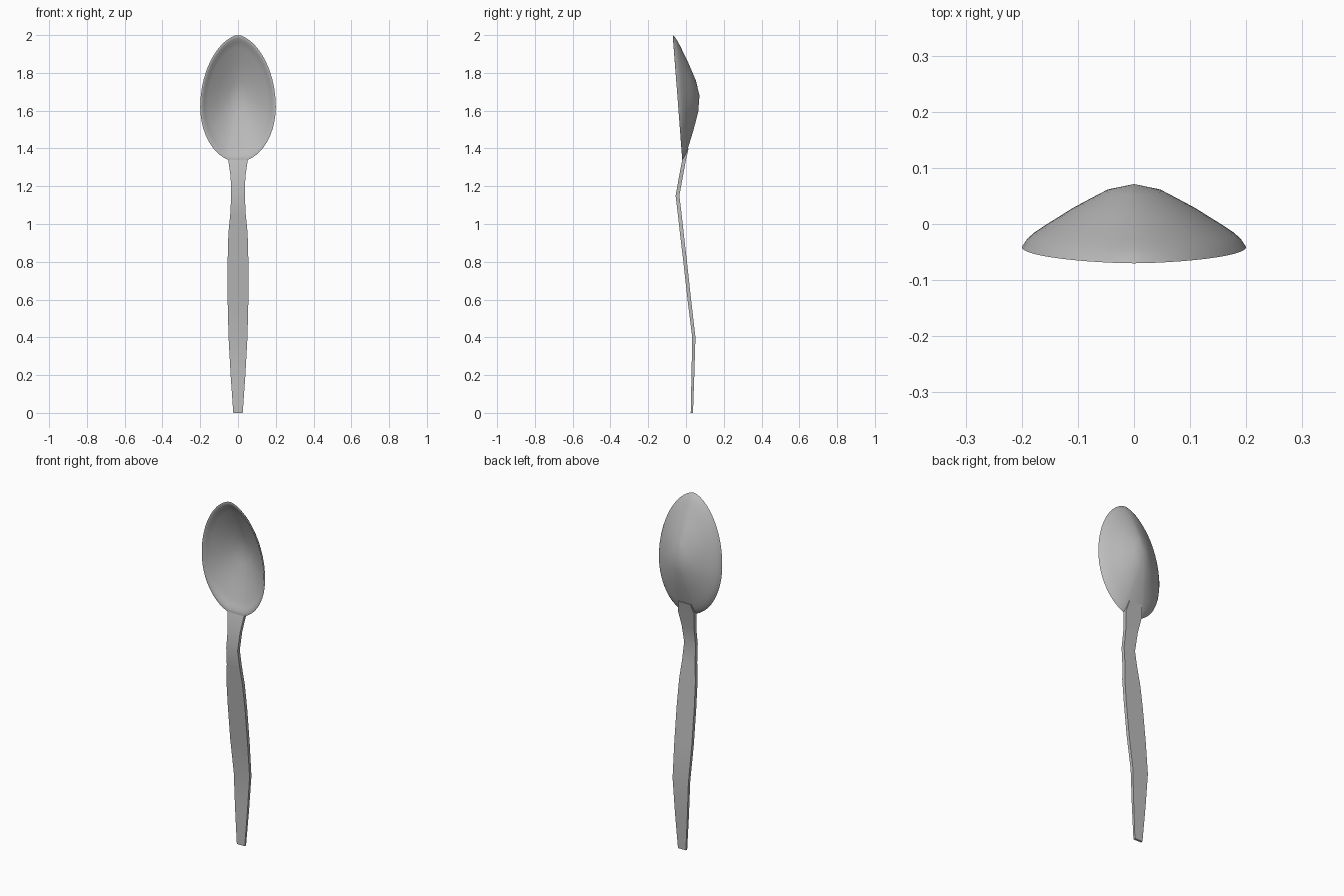
import bpy, bmesh
from math import sin, cos, asin, pi

cube = bpy.data.objects.get("Cube")
if cube:
    bpy.data.objects.remove(cube)

steel = bpy.data.materials.new("grey_metal")
steel.use_nodes = True
GREY = (0.5, 0.5, 0.5, 1)
steel.diffuse_color = GREY
steel.node_tree.nodes["Principled BSDF"].inputs["Base Color"].default_value = GREY


def finish(bm, name, angle):
    bmesh.ops.recalc_face_normals(bm, faces=bm.faces)
    mesh = bpy.data.meshes.new(name)
    bm.to_mesh(mesh)
    bm.free()
    mesh.materials.append(steel)
    obj = bpy.data.objects.new(name, mesh)
    bpy.context.collection.objects.link(obj)
    bpy.ops.object.select_all(action="DESELECT")
    obj.select_set(True)
    bpy.context.view_layer.objects.active = obj
    bpy.ops.object.shade_smooth_by_angle(angle=angle)


def bridge(bm, a, b):
    n = len(a)
    for i in range(n):
        j = (i + 1) % n
        bm.faces.new((a[i], a[j], b[j], b[i]))


# Bowl outline: pointed oval at the top, cut flat where the neck joins
WIDE_Z, WIDTH, APEX_Z, DEPTH = 1.62, 0.2, 1.68, 0.117
half = []
low = asin(0.28 / 0.29)
for k in range(10, 0, -1):
    t = low * k / 10
    half.append((WIDTH * cos(t), WIDE_Z - 0.29 * sin(t)))
for k in range(12):
    t = pi / 2 * k / 12
    half.append((WIDTH * cos(t) ** 1.2, WIDE_Z + 0.38 * sin(t)))
outline = half + [(0, 2.0)] + [(-x, z) for x, z in reversed(half)] + [(0, 1.34)]

# Bowl section: distance from the deepest point, share of the depth
section = [(1, 0), (0.96, 0.1), (0.9, 0.2), (0.8, 0.32), (0.55, 0.6), (0.25, 0.89)]


def rim_y(z):
    return -0.02 - 0.05 * (z - 1.34) / 0.66


bm = bmesh.new()
shells = []
for thick in (0, 0.009):
    rings = []
    for s, d in section:
        ring = []
        for x, z in outline:
            s2 = s - thick * 2.5 * s ** 8
            y = rim_y(z) * s + rim_y(APEX_Z) * (1 - s) + DEPTH * d
            if s < 1:
                y -= thick
            ring.append(bm.verts.new((x * s2, y, APEX_Z + (z - APEX_Z) * s2)))
        rings.append(ring)
    for a, b in zip(rings, rings[1:]):
        bridge(bm, a, b)
    tip = bm.verts.new((0, rim_y(APEX_Z) + DEPTH - thick, APEX_Z))
    last = rings[-1]
    for i in range(len(last)):
        bm.faces.new((last[i], last[(i + 1) % len(last)], tip))
    shells.append(rings[0])
bridge(bm, shells[0], shells[1])
finish(bm, "bowl", 0.8)

# Handle stations: height, front y, back y, half width
stations = [
    (0, 0.025, 0.037, 0.025), (0.2, 0.029, 0.044, 0.039),
    (0.4, 0.033, 0.05, 0.05), (0.6, 0.008, 0.027, 0.055),
    (0.8, -0.014, 0.005, 0.055), (0.95, -0.032, -0.012, 0.051),
    (1.05, -0.043, -0.023, 0.041), (1.15, -0.055, -0.035, 0.036),
    (1.25, -0.037, -0.017, 0.039), (1.34, -0.02, 0.0, 0.052),
    (1.4, 0.004, 0.014, 0.04),
]
bm = bmesh.new()
loops = []
for z, front, back, w in stations:
    loops.append([bm.verts.new(p) for p in (
        (-w, front, z), (0, front, z), (w, front, z),
        (w, back, z), (0, back, z), (-w, back, z))])
for a, b in zip(loops, loops[1:]):
    bridge(bm, a, b)
bm.faces.new(loops[0])
bm.faces.new(loops[-1])
finish(bm, "handle", 0.6)
